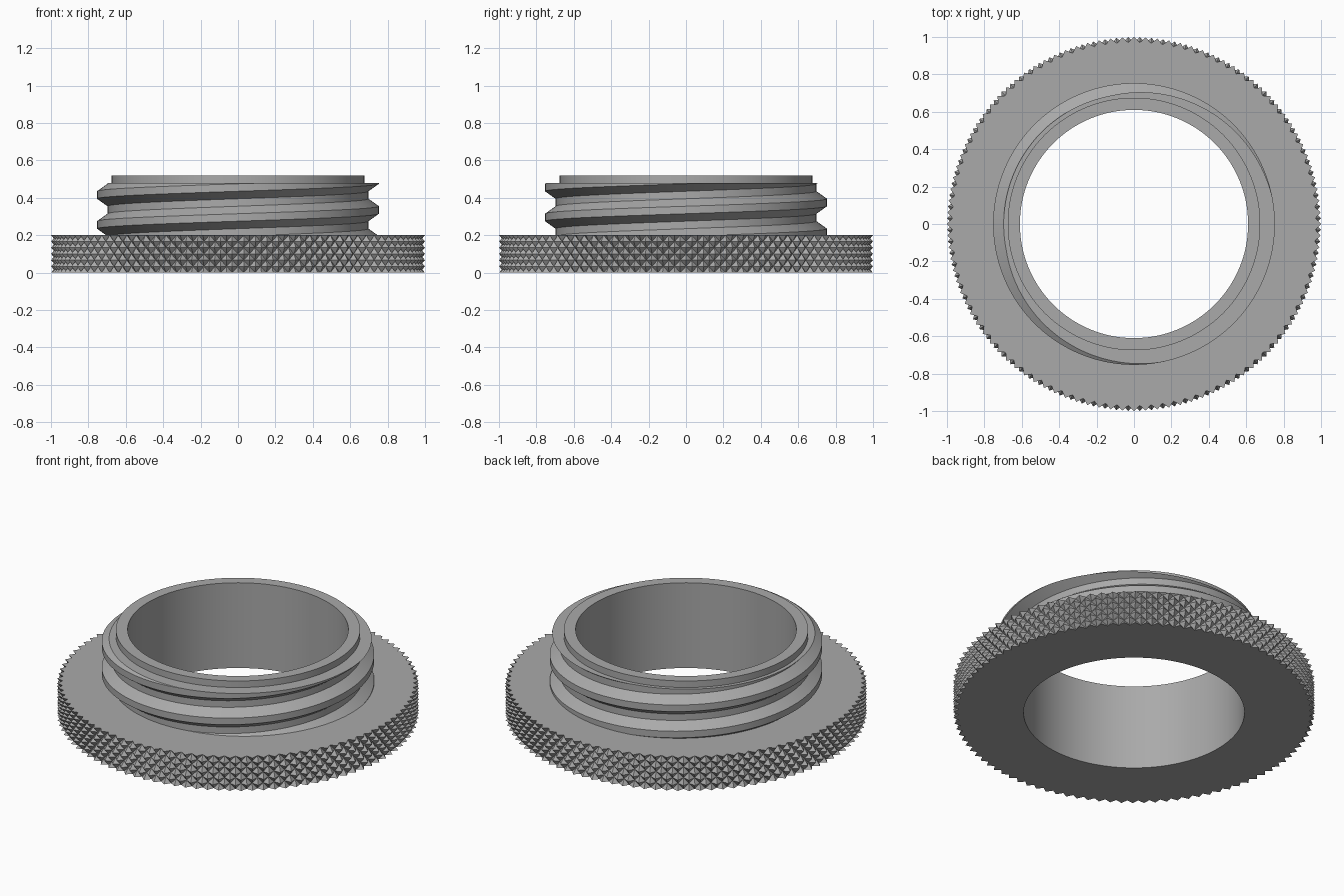
import bpy, bmesh
from math import pi, cos, sin
from mathutils import Vector

cube = bpy.data.objects.get("Cube")
if cube:
    bpy.data.objects.remove(cube)

TEETH = 100            # knurl teeth around the rim
SEGS = TEETH * 2
HOLE = 0.61
FLANGE_H = 0.2
NECK_R, NECK_TOP = 0.675, 0.52
PITCH, THREAD_TOP = 0.16, 0.48

steel = bpy.data.materials.new("grey steel")
steel.use_nodes = True
steel.diffuse_color = (0.4, 0.4, 0.4, 1)
steel.node_tree.nodes["Principled BSDF"].inputs["Base Color"].default_value = (0.4, 0.4, 0.4, 1)


def finish(name, bm, smooth=True):
    mesh = bpy.data.meshes.new(name)
    bm.to_mesh(mesh)
    bm.free()
    mesh.materials.append(steel)
    obj = bpy.data.objects.new(name, mesh)
    bpy.context.collection.objects.link(obj)
    if smooth:
        bpy.ops.object.select_all(action="DESELECT")
        obj.select_set(True)
        bpy.context.view_layer.objects.active = obj
        bpy.ops.object.shade_smooth_by_angle(angle=pi / 9)
    return obj


def ring(bm, z, radius):
    """Closed ring of vertices; radius is a function of the index."""
    return [bm.verts.new((radius(i) * cos(2 * pi * i / SEGS),
                          radius(i) * sin(2 * pi * i / SEGS), z)) for i in range(SEGS)]


def bridge(bm, low, high, first_valley=None):
    """Join two rings; with a valley parity, fold each quad along its valley."""
    for i in range(SEGS):
        j = (i + 1) % SEGS
        a, b, c, d = low[i], low[j], high[j], high[i]
        if first_valley is None:
            bm.faces.new((a, b, c, d))
        elif i % 2 == first_valley:
            bm.faces.new((a, b, c))
            bm.faces.new((a, c, d))
        else:
            bm.faces.new((a, b, d))
            bm.faces.new((b, c, d))


# Knurled flange: a checkerboard of peaks and valleys makes crossed grooves
ROWS, DEPTH = 6, 0.03
bm = bmesh.new()
rows = [ring(bm, FLANGE_H * k / ROWS, lambda i, k=k: 1 - DEPTH * ((i + k) % 2))
        for k in range(ROWS + 1)]
bridge(bm, ring(bm, 0, lambda i: HOLE), rows[0])
for k in range(ROWS):
    bridge(bm, rows[k], rows[k + 1], (k + 1) % 2)
bridge(bm, rows[-1], ring(bm, FLANGE_H, lambda i: NECK_R - 0.01))
finish("knurled_flange", bm, smooth=False)

# Neck with the through bore
bm = bmesh.new()
profile = [(NECK_R, FLANGE_H), (NECK_R, NECK_TOP), (HOLE, NECK_TOP), (HOLE, 0)]
loops = [ring(bm, z, lambda i, r=r: r) for r, z in profile]
for low, high in zip(loops, loops[1:]):
    bridge(bm, low, high)
finish("neck", bm)

# Screw thread: one pitch of profile swept up a helix, then trimmed flat
bm = bmesh.new()
ROOT, CREST = 0.697, 0.753
profile = [(CREST, -0.02), (CREST, 0.02), (ROOT, 0.06), (ROOT, 0.1), (CREST, 0.14)]
start = 0.335 - 2 * PITCH
verts = [bm.verts.new((r, 0, start + z)) for r, z in profile]
edges = [bm.edges.new(pair) for pair in zip(verts, verts[1:])]
TURNS = 4
bmesh.ops.spin(bm, geom=verts + edges, cent=(0, 0, 0), axis=(0, 0, 1),
               dvec=(0, 0, PITCH / SEGS), angle=2 * pi * TURNS, steps=SEGS * TURNS)
bmesh.ops.remove_doubles(bm, verts=bm.verts, dist=0.0005)
for z, up in ((THREAD_TOP, 1), (FLANGE_H - 0.01, -1)):
    bmesh.ops.bisect_plane(bm, geom=bm.verts[:] + bm.edges[:] + bm.faces[:],
                           plane_co=(0, 0, z), plane_no=(0, 0, up), clear_outer=True)
# Close the trimmed top inwards to the neck
rim = [e for e in bm.edges if e.is_boundary
       and all(abs(v.co.z - THREAD_TOP) < 0.0005 for v in e.verts)]
cap = bmesh.ops.extrude_edge_only(bm, edges=rim)["geom"]
for v in cap:
    if isinstance(v, bmesh.types.BMVert):
        flat = Vector((v.co.x, v.co.y, 0)).normalized() * (NECK_R - 0.005)
        v.co = (flat.x, flat.y, THREAD_TOP)
bmesh.ops.recalc_face_normals(bm, faces=bm.faces)
finish("screw_thread", bm)
